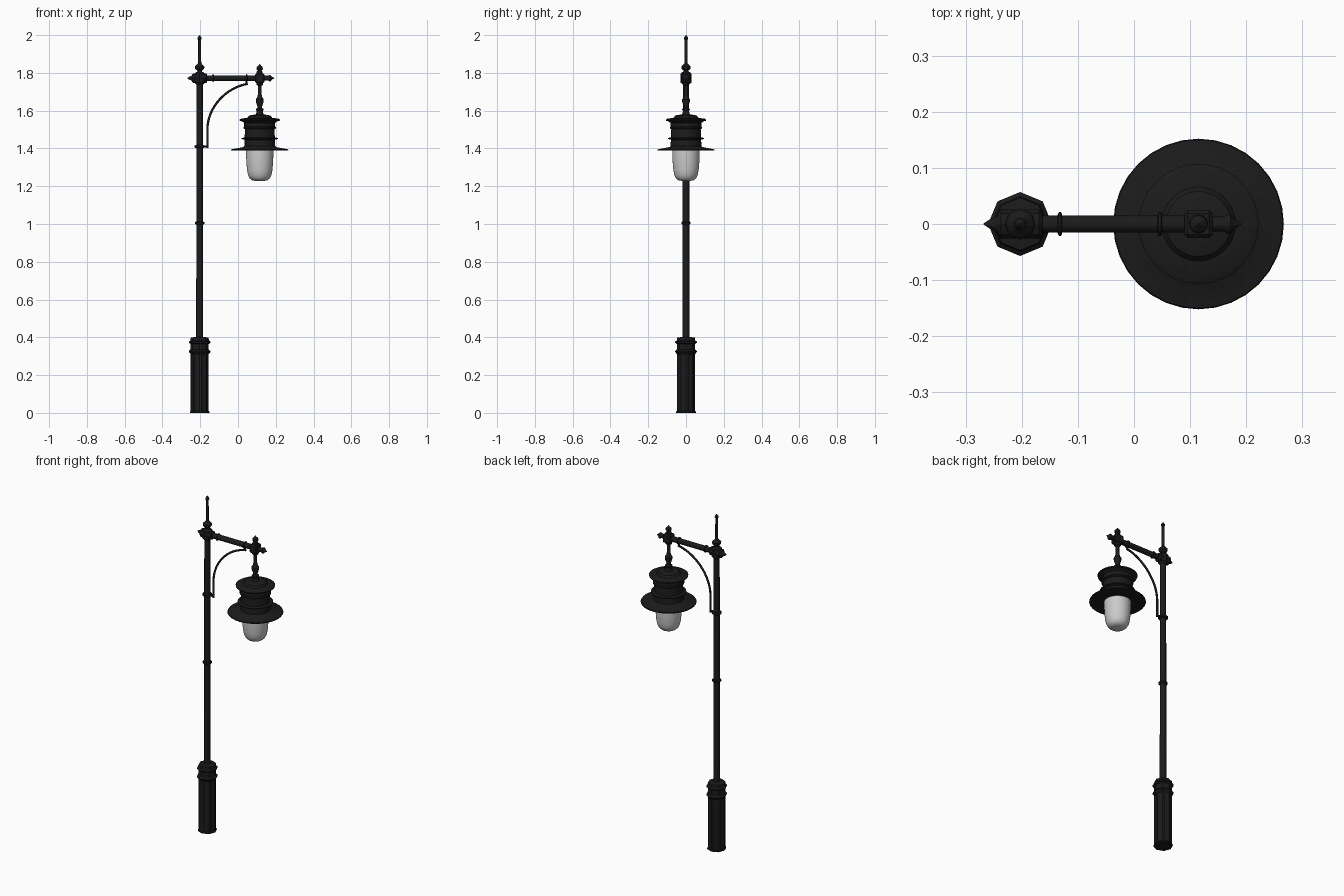
import bpy, math
from mathutils import Vector, Matrix

if "Cube" in bpy.data.objects:
    bpy.data.objects.remove(bpy.data.objects["Cube"])

POST_X, LAMP_X, ARM_Z = -0.203, 0.115, 1.772
iron = bpy.data.materials.new("black_iron")
iron.diffuse_color = (0.011, 0.011, 0.011, 1)
iron.use_nodes = True
iron.node_tree.nodes["Principled BSDF"].inputs["Base Color"].default_value = iron.diffuse_color


def finish(obj, mat, angle=35):
    bpy.ops.object.select_all(action='DESELECT')
    bpy.context.view_layer.objects.active = obj
    obj.select_set(True)
    if mat:
        obj.data.materials.append(mat)
    bpy.ops.object.shade_smooth_by_angle(angle=math.radians(angle))


def lathe(name, profile, segs, origin=(0, 0, 0), axis='Z', mat=iron, flute=0.0, angle=35):
    """Closed turned shape from (radius, height); flute pulls every other vertex pair inwards."""
    rot = Matrix.Rotation(math.radians(90), 3, 'Y') if axis == 'X' else Matrix.Identity(3)
    verts, faces = [], []
    for r, h in profile:
        for i in range(segs):
            a = 2 * math.pi * i / segs
            rr = r * (1 - flute) if i % 4 > 1 else r
            verts.append(rot @ Vector((rr * math.cos(a), rr * math.sin(a), h)) + Vector(origin))
    for k in range(len(profile) - 1):
        for i in range(segs):
            j = (i + 1) % segs
            a, b = k * segs, (k + 1) * segs
            faces.append((a + i, a + j, b + j, b + i))
    faces.append(tuple(reversed(range(segs))))
    faces.append(tuple(range(len(verts) - segs, len(verts))))
    me = bpy.data.meshes.new(name)
    me.from_pydata(verts, [], faces)
    obj = bpy.data.objects.new(name, me)
    bpy.context.collection.objects.link(obj)
    finish(obj, mat, angle)
    return obj


def box(name, loc, size, bevel):
    bpy.ops.mesh.primitive_cube_add(size=1, location=loc)
    obj = bpy.context.object
    obj.name = name
    obj.scale = size
    bpy.ops.object.transform_apply(location=False, rotation=False, scale=True)
    m = obj.modifiers.new("bevel", 'BEVEL')
    m.width, m.segments = bevel, 1
    obj.data.materials.append(iron)


def collar(name, r, half, segs, origin, axis='Z'):
    lathe(name, [(r * .8, -half), (r, -half * .5), (r, half * .5), (r * .8, half)], segs, origin, axis)


P = (POST_X, 0, 0)
# Fluted pedestal and its octagonal mouldings
lathe("pedestal_foot", [(.052, 0), (.052, .006), (.047, .012)], 8, P, angle=20)
lathe("pedestal_fluted_body", [(.048, .008), (.048, .32)], 32, P, flute=.1, angle=20)
lathe("pedestal_cap", [(.047, .31), (.057, .322), (.057, .328), (.048, .336), (.048, .365),
                       (.057, .371), (.057, .377), (.049, .384), (.047, .398), (.018, .403)],
      8, P, angle=20)

# Post with collars
lathe("post", [(.0185, .39), (.0165, 1.76)], 12, P)
collar("post_middle_collar", .025, .008, 12, (POST_X, 0, 1.005))
collar("bracket_collar", .027, .008, 12, (POST_X, 0, 1.41))

# Junction of post and arm
lathe("post_joint", [(.018, 1.738), (.028, 1.748), (.028, 1.796), (.018, 1.806)], 8, P, angle=20)
lathe("joint_sleeve", [(.019, -.04), (.026, -.034), (.026, .034), (.019, .04)], 8,
      (POST_X, 0, ARM_Z), 'X', angle=20)
lathe("joint_side_finial", [(.001, -.065), (.009, -.053), (.011, -.045), (.019, -.038), (.019, 0)],
      12, (POST_X, 0, ARM_Z), 'X')

# Top finial with thin spire
lathe("top_finial", [(.014, 1.80), (.012, 1.812), (.024, 1.822), (.025, 1.834), (.014, 1.845),
                     (.0085, 1.852), (.0075, 1.975), (.011, 1.979), (.010, 1.988), (.001, 2.0)], 12, P)

# Horizontal arm, collars and end finial
lathe("arm", [(.0155, POST_X), (.0155, LAMP_X)], 12, (0, 0, ARM_Z), 'X')
for n, x in (("inner", -.132), ("outer", .046)):
    collar("arm_%s_collar" % n, .021, .004, 12, (x, 0, ARM_Z), 'X')
lathe("arm_end_finial", [(.013, 0), (.013, .045), (.017, .051), (.017, .057), (.009, .063), (.001, .077)],
      12, (LAMP_X, 0, ARM_Z), 'X')
box("lamp_joint", (LAMP_X, 0, ARM_Z), (.05, .05, .05), .006)
L = (LAMP_X, 0, 0)
lathe("lamp_joint_finial", [(.016, 1.79), (.016, 1.806), (.010, 1.812), (.017, 1.820), (.015, 1.832),
                            (.007, 1.838), (.001, 1.848)], 12, L)

# Curved support bracket
cu = bpy.data.curves.new("support_bracket", 'CURVE')
cu.dimensions = '3D'
cu.bevel_depth, cu.bevel_resolution, cu.resolution_u = .006, 2, 16
cu.use_fill_caps = True
sp = cu.splines.new('BEZIER')
sp.bezier_points.add(2)
path = [((-.162, 1.402), (-.162, 1.38), (-.162, 1.43)),
        ((-.162, 1.50), (-.162, 1.47), (-.162, 1.62)),
        ((.052, 1.742), (-.06, 1.725), (.07, 1.746))]
for bp, (co, hl, hr) in zip(sp.bezier_points, path):
    bp.co, bp.handle_left, bp.handle_right = [(x, 0, z) for x, z in (co, hl, hr)]
bracket = bpy.data.objects.new("support_bracket", cu)
bpy.context.collection.objects.link(bracket)
cu.materials.append(iron)
lathe("bracket_tie", [(.006, POST_X), (.006, -.158)], 8, (0, 0, 1.41), 'X')
lathe("bracket_hanger", [(.005, 1.738), (.005, 1.76)], 8, (.046, 0, 0))

# Turned hanging stem
lathe("lamp_stem", [(.018, 1.755), (.018, 1.738), (.010, 1.732), (.010, 1.685), (.013, 1.678),
                    (.013, 1.672), (.021, 1.660), (.020, 1.645), (.012, 1.622), (.012, 1.615),
                    (.020, 1.610), (.020, 1.604), (.016, 1.598), (.022, 1.575), (.034, 1.565),
                    (.034, 1.55)][::-1], 16, L)

# Lamp housing and brim
lathe("lamp_housing", [(.072, 1.388), (.150, 1.388), (.152, 1.391), (.150, 1.395), (.088, 1.407),
                       (.082, 1.412), (.080, 1.446), (.096, 1.450), (.096, 1.455), (.080, 1.459),
                       (.078, 1.502), (.086, 1.506), (.086, 1.511), (.082, 1.516), (.082, 1.535),
                       (.092, 1.543), (.106, 1.547), (.107, 1.553), (.098, 1.558),
                       (.066, 1.562), (.058, 1.573), (.045, 1.577), (.02, 1.580)], 32, L)

# Glass globe
lathe("glass_globe", [(.022, 1.228), (.042, 1.232), (.054, 1.243), (.062, 1.260), (.067, 1.285),
                      (.070, 1.32), (.072, 1.36), (.072, 1.392)], 32, L, mat=None, angle=60)
